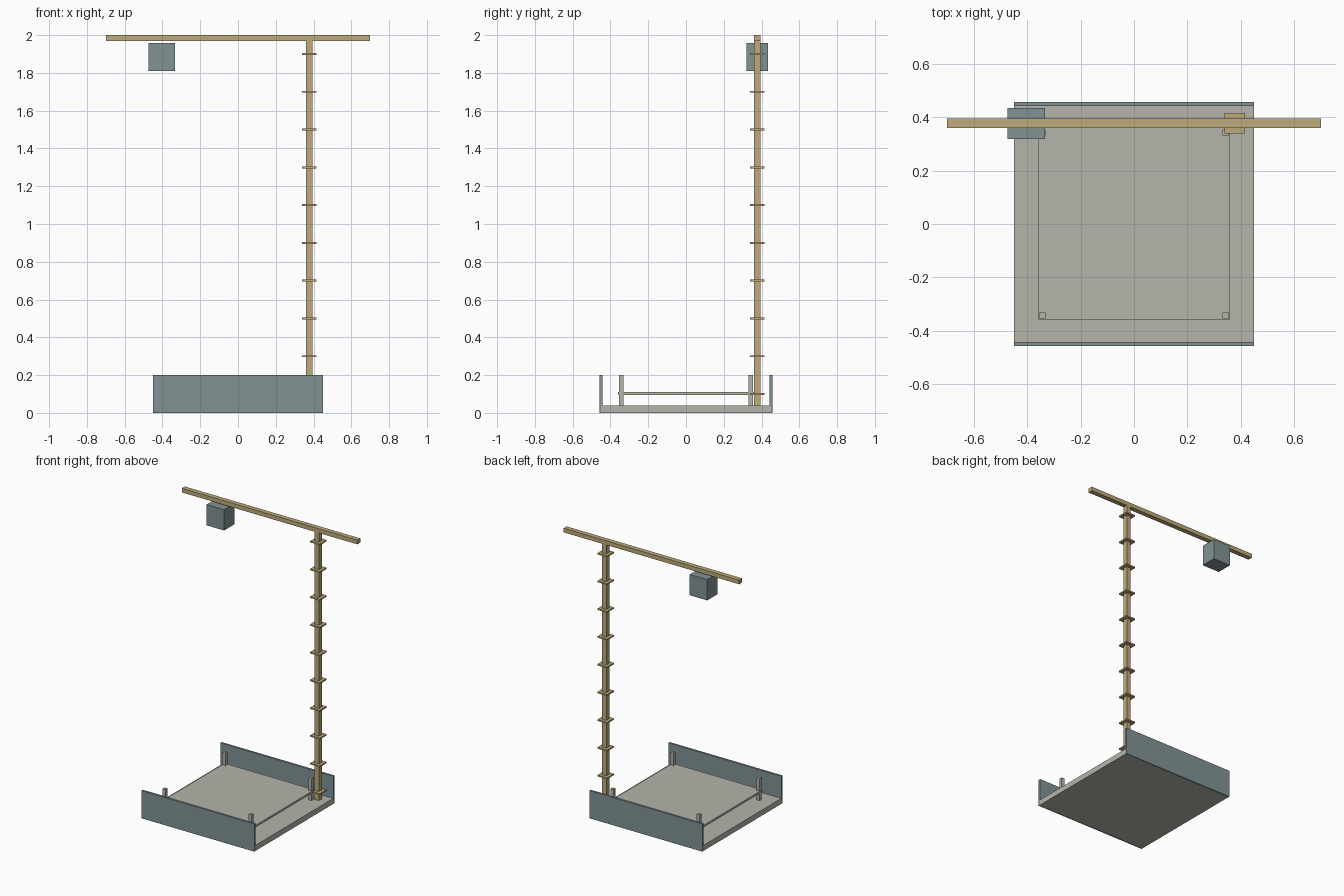
import bpy

if "Cube" in bpy.data.objects:
    bpy.data.objects.remove(bpy.data.objects["Cube"], do_unlink=True)


def material(name, rgb):
    mat = bpy.data.materials.new(name)
    mat.use_nodes = True
    colour = (*rgb, 1.0)
    mat.diffuse_color = colour
    mat.node_tree.nodes["Principled BSDF"].inputs["Base Color"].default_value = colour
    return mat


grey = material("pale_grey", (0.46, 0.46, 0.41))
slate = material("slate_blue_grey", (0.22, 0.29, 0.30))
tan = material("tan_wood", (0.52, 0.41, 0.20))


def box(name, centre, size, mat):
    """Flat-sided block given by its centre and full size."""
    bpy.ops.mesh.primitive_cube_add(size=1, location=centre)
    obj = bpy.context.object
    obj.name = name
    obj.scale = size
    bpy.ops.object.transform_apply(location=False, rotation=False, scale=True)
    obj.data.materials.append(mat)
    return obj


MAST = 0.377  # x and y of the mast

# Floor slab and the raised deck above it
box("floor_slab", (0, 0, 0.02), (0.9, 0.9, 0.04), grey)
box("raised_deck", (0, 0, 0.102), (0.716, 0.718, 0.015), grey)

# Walls at front and back
for name, side in (("front_wall", -1), ("back_wall", 1)):
    box(name, (0, side * 0.45, 0.1), (0.9, 0.015, 0.2), slate)

# Deck posts at the four corners
for depth, y in (("front", -1), ("back", 1)):
    for side, x in (("right", -1), ("left", 1)):
        box(f"{depth}_{side}_post", (x * 0.343, y * 0.343, 0.12),
            (0.023, 0.023, 0.16), grey)

# Mast with evenly spaced collars
box("mast", (MAST, MAST, 1.005), (0.034, 0.034, 1.93), tan)
for i in range(10):
    box(f"mast_collar_{i + 1}", (MAST, MAST, 0.1 + 0.2 * i), (0.077, 0.077, 0.01), tan)

# Cross beam and the block below it
box("cross_beam", (0, MAST, 1.985), (1.4, 0.034, 0.03), tan)
box("hanging_block", (-0.404, MAST, 1.884), (0.14, 0.116, 0.15), slate)
